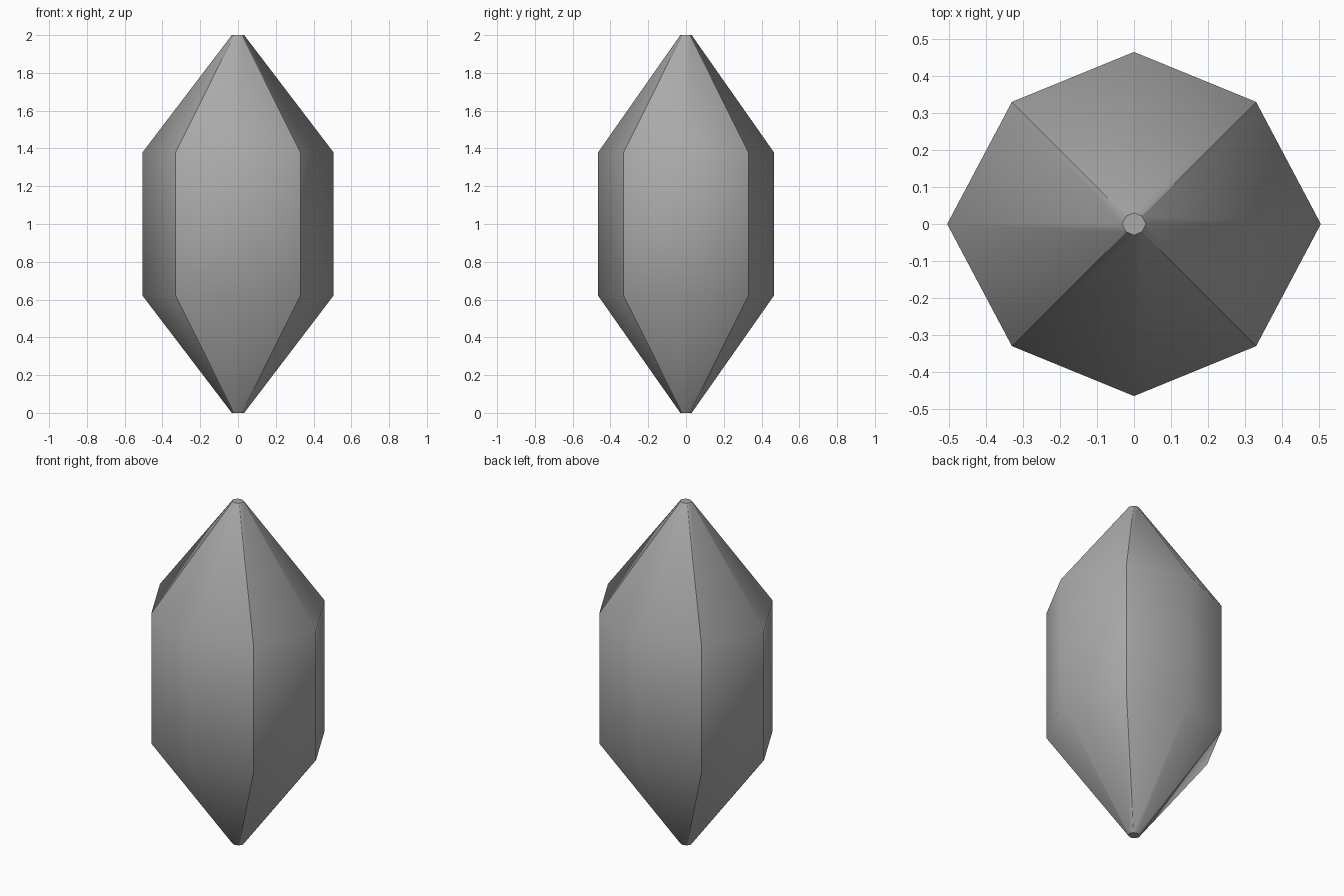
import bpy
import bmesh

cube = bpy.data.objects.get("Cube")
if cube:
    bpy.data.objects.remove(cube, do_unlink=True)

# Grey stone colour
grey = bpy.data.materials.new("stone grey")
grey.use_nodes = True
colour = (0.4, 0.4, 0.4, 1)
grey.diffuse_color = colour
grey.node_tree.nodes["Principled BSDF"].inputs["Base Color"].default_value = colour

# Eight-sided outline, slightly wider along x
WIDE, DEEP, DIAG, TIP = 0.505, 0.465, 0.33, 0.03
outline = [(WIDE, 0), (DIAG, DIAG), (0, DEEP), (-DIAG, DIAG),
           (-WIDE, 0), (-DIAG, -DIAG), (0, -DEEP), (DIAG, -DIAG)]
tip_scale = TIP / DEEP
levels = [(0, tip_scale), (0.62, 1), (1.38, 1), (2, tip_scale)]

# Crystal body: stacked rings joined by side faces, with small flat tips
bm = bmesh.new()
rings = [[bm.verts.new((x * s, y * s, z)) for x, y in outline] for z, s in levels]
for low, high in zip(rings, rings[1:]):
    for i in range(8):
        j = (i + 1) % 8
        bm.faces.new((low[i], low[j], high[j], high[i]))
caps = [bm.faces.new(rings[0][::-1]), bm.faces.new(rings[-1])]
for face in bm.faces:
    face.smooth = True

# Hard creases on the four diagonal ridges and around the tips
for low, high in zip(rings, rings[1:]):
    for i in range(1, 8, 2):
        bm.edges.get((low[i], high[i])).smooth = False
for cap in caps:
    for edge in cap.edges:
        edge.smooth = False

mesh = bpy.data.meshes.new("crystal")
bm.to_mesh(mesh)
bm.free()
mesh.materials.append(grey)
crystal = bpy.data.objects.new("crystal", mesh)
bpy.context.collection.objects.link(crystal)
